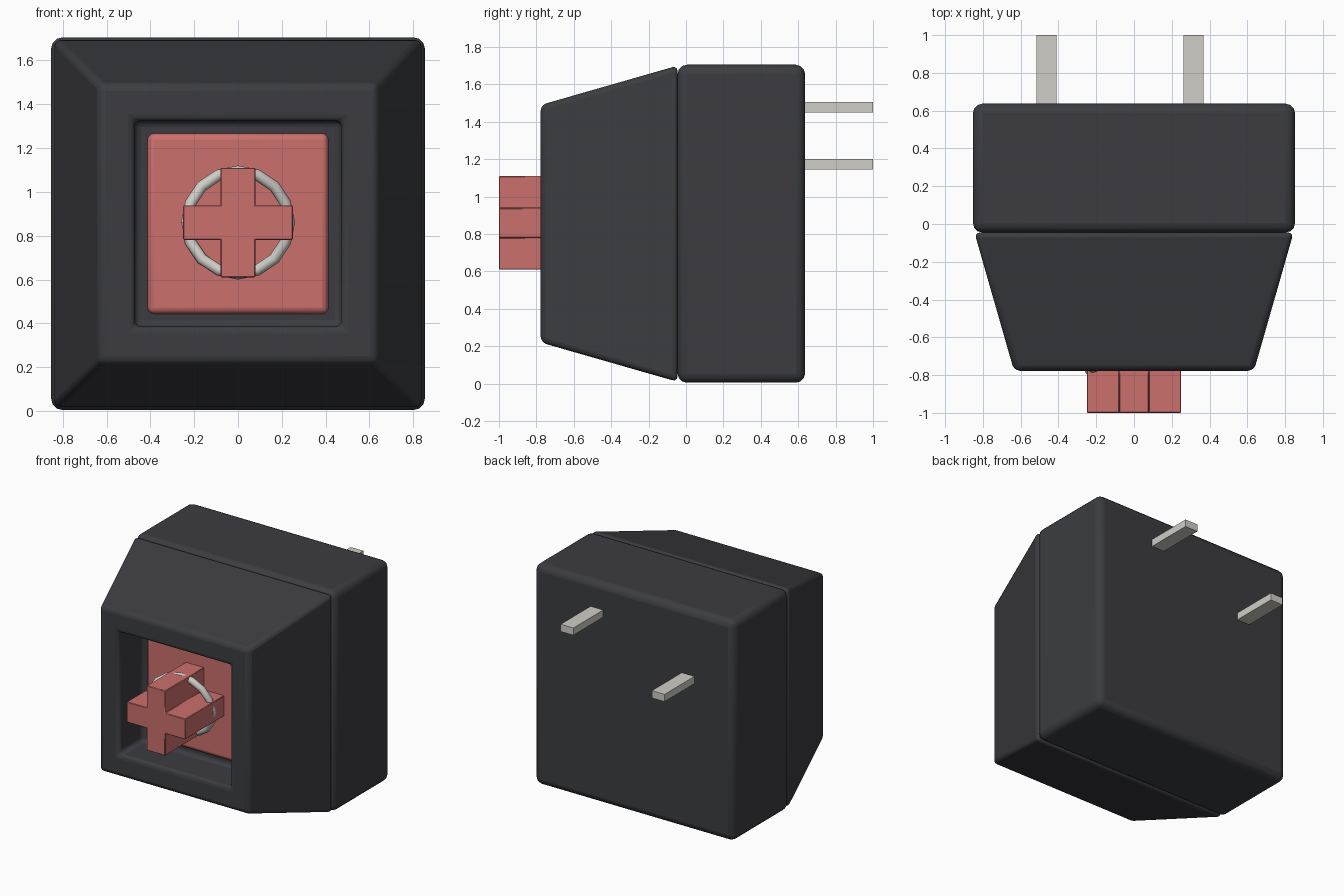
import bpy, bmesh, math

if "Cube" in bpy.data.objects:
    bpy.data.objects.remove(bpy.data.objects["Cube"])

ZC = 0.855  # height of the switch axis


def material(name, rgb):
    m = bpy.data.materials.new(name)
    m.diffuse_color = (*rgb, 1)
    m.use_nodes = True
    m.node_tree.nodes["Principled BSDF"].inputs["Base Color"].default_value = m.diffuse_color
    return m


DARK = material("dark_plastic", (0.045, 0.046, 0.053))
RED = material("red_plastic", (0.60, 0.16, 0.15))
METAL = material("metal", (0.62, 0.61, 0.57))


def loft(name, rings, mat, bevel=0.0, segments=3, angle=40):
    """Join equal-length rings of points, cap both ends, then round the edges."""
    bm = bmesh.new()
    loops = [[bm.verts.new(p) for p in ring] for ring in rings]
    for a, b in zip(loops, loops[1:]):
        for i in range(len(a)):
            j = (i + 1) % len(a)
            bm.faces.new((a[i], a[j], b[j], b[i]))
    bm.faces.new(loops[0])
    bm.faces.new(loops[-1])
    bmesh.ops.recalc_face_normals(bm, faces=bm.faces)
    me = bpy.data.meshes.new(name)
    bm.to_mesh(me)
    bm.free()
    me.materials.append(mat)
    ob = bpy.data.objects.new(name, me)
    bpy.context.collection.objects.link(ob)
    if bevel:
        mod = ob.modifiers.new("round_edges", "BEVEL")
        mod.width, mod.segments = bevel, segments
        mod.limit_method = "ANGLE"
        mod.angle_limit = math.radians(10)
    bpy.ops.object.select_all(action="DESELECT")
    bpy.context.view_layer.objects.active = ob
    ob.select_set(True)
    bpy.ops.object.shade_smooth_by_angle(angle=math.radians(angle))
    return ob


def rect(y, hx, hz, x=0, z=ZC):
    return [(x - hx, y, z - hz), (x + hx, y, z - hz),
            (x + hx, y, z + hz), (x - hx, y, z + hz)]


# Rear housing block
loft("rear_housing", [rect(-0.045, 0.8525, 0.85), rect(0.637, 0.8525, 0.85)], DARK, 0.05)

# Tapered front housing with a square recess
loft("front_housing", [rect(-0.045, 0.845, 0.845), rect(-0.777, 0.635, 0.635),
                       rect(-0.777, 0.473, 0.47), rect(-0.49, 0.473, 0.47)], DARK, 0.03)

# Slider plate inside the recess
loft("slider_plate", [rect(-0.527, 0.413, 0.412), rect(-0.30, 0.413, 0.412)], RED, 0.03)

# Cross-shaped stem
L, W = 0.25, 0.079
corner = [(L, -W), (L, W), (W, W)]
plus = []
for k in range(4):
    c, s = round(math.cos(k * math.pi / 2)), round(math.sin(k * math.pi / 2))
    plus += [(c * x - s * z, s * x + c * z) for x, z in corner]
loft("cross_stem", [[(x, y, z + 0.86) for x, z in plus] for y in (-1.0, -0.45)], RED, 0.004, 1, 30)

# Coil spring wound around the stem
STEPS, TURNS, PITCH, R, WIRE = 16, 1.5, 0.26, 0.234, 0.026
rings = []
for i in range(int(STEPS * TURNS) + 1):
    a = math.pi - 2 * math.pi * i / STEPS
    y = -0.775 + PITCH * i / STEPS
    rings.append([((R + WIRE * math.cos(t)) * math.cos(a), y + WIRE * math.sin(t),
                   0.86 + (R + WIRE * math.cos(t)) * math.sin(a))
                  for t in (2 * math.pi * k / 10 for k in range(10))])
loft("spring", rings, METAL, angle=60)

# Two contact pins at the back
for name, x, z in (("left_pin", -0.463, 1.173), ("right_pin", 0.315, 1.477)):
    loft(name, [rect(0.55, 0.054, 0.028, x, z), rect(1.0, 0.054, 0.028, x, z)], METAL)
